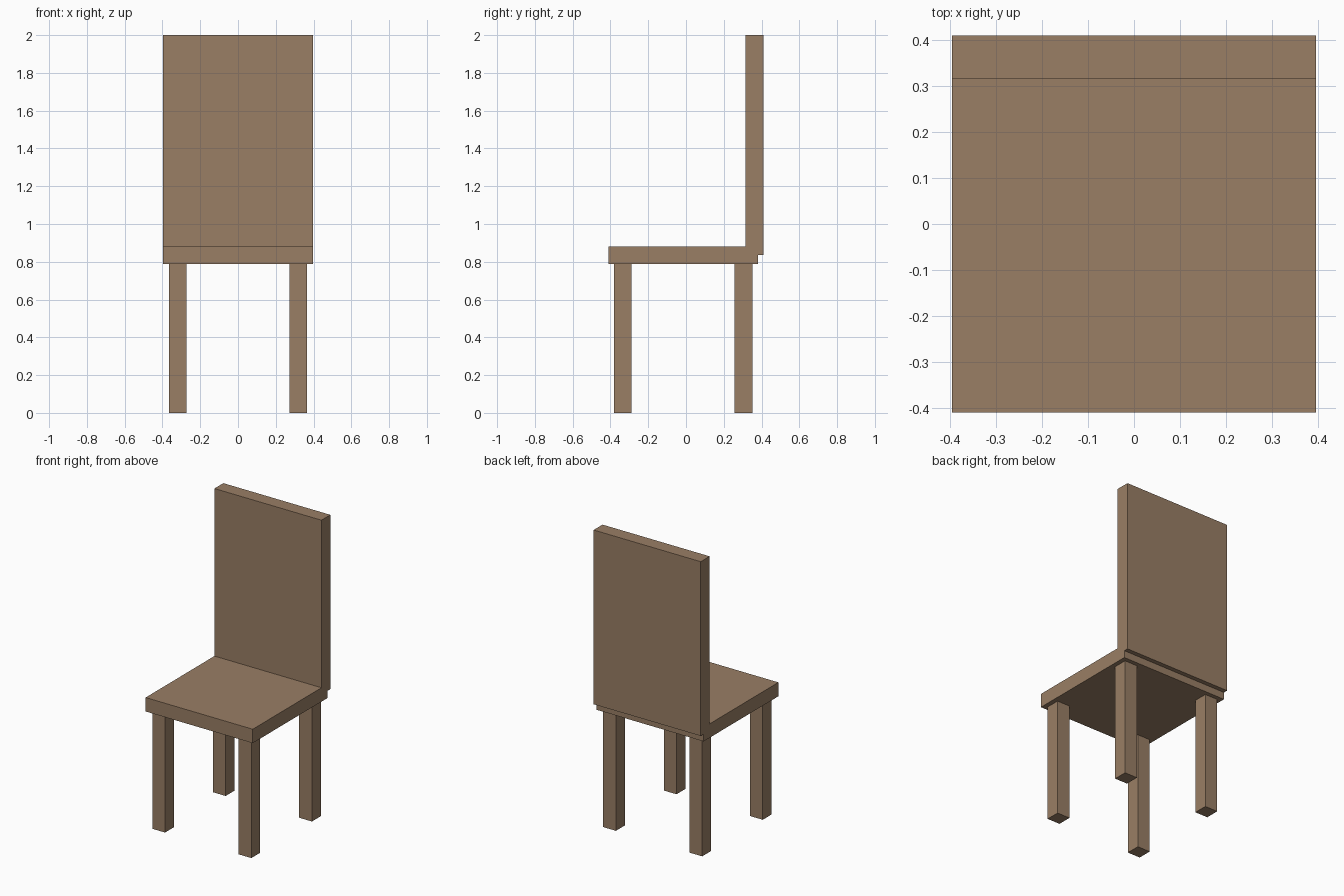
import bpy
from mathutils import Vector

default = bpy.data.objects.get("Cube")
if default:
    bpy.data.objects.remove(default, do_unlink=True)

# Brown wood
wood = bpy.data.materials.new("wood")
wood.use_nodes = True
colour = (0.32, 0.21, 0.13, 1)
wood.diffuse_color = colour
wood.node_tree.nodes["Principled BSDF"].inputs["Base Color"].default_value = colour


def box(name, low, high):
    """Box spanning two opposite corners."""
    low, high = Vector(low), Vector(high)
    bpy.ops.mesh.primitive_cube_add(size=1, location=(low + high) / 2)
    obj = bpy.context.object
    obj.name = name
    obj.scale = high - low
    bpy.ops.object.transform_apply(location=False, rotation=False, scale=True)
    obj.data.materials.append(wood)
    return obj


half_width = 0.396
leg = 0.094
seat_bottom = 0.787

# Seat, and backrest overhanging its rear edge
box("seat", (-half_width, -0.41, seat_bottom), (half_width, 0.38, 0.88))
box("backrest", (-half_width, 0.316, 0.835), (half_width, 0.41, 2))

# Four square legs
for end, y in (("front", -0.335), ("back", 0.305)):
    for side, x in (("left", 0.319), ("right", -0.319)):
        box(f"{end}_{side}_leg",
            (x - leg / 2, y - leg / 2, 0),
            (x + leg / 2, y + leg / 2, seat_bottom))
